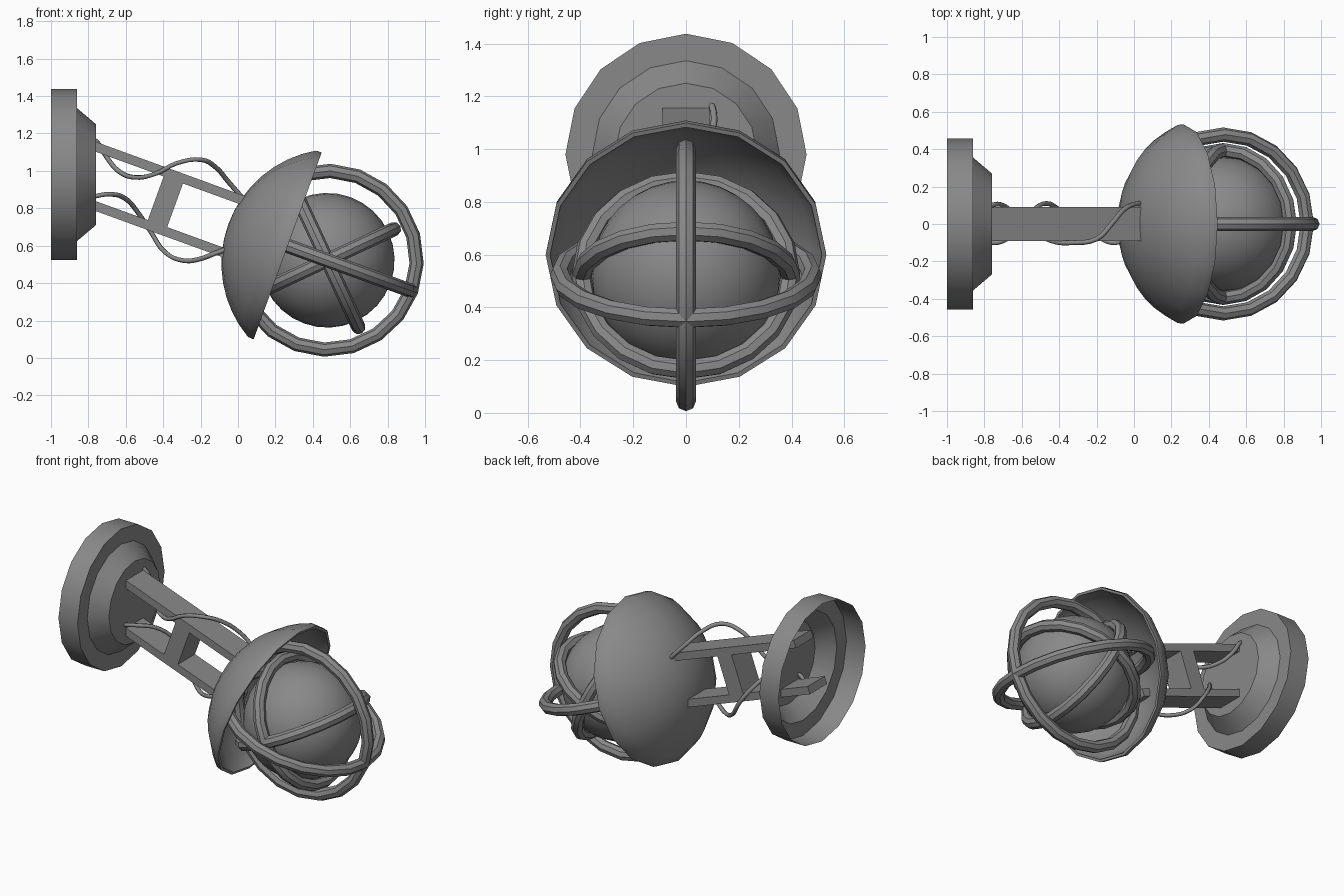
import bpy, math
from mathutils import Vector, Matrix

if "Cube" in bpy.data.objects:
    bpy.data.objects.remove(bpy.data.objects["Cube"])

grey = bpy.data.materials.new("dark grey metal")
grey.diffuse_color = (0.25, 0.25, 0.25, 1)
grey.use_nodes = True
grey.node_tree.nodes["Principled BSDF"].inputs["Base Color"].default_value = grey.diffuse_color

CENTRE = Vector((0.477, 0, 0.522))   # middle of the globe
TILT = math.radians(20)              # lamp points downwards
# lamp frame: local x runs along the arm, local z is across it
LAMP = Matrix.Translation(CENTRE) @ Matrix.Rotation(TILT, 4, 'Y')


def make(name, verts, faces, matrix=Matrix(), smooth=True):
    mesh = bpy.data.meshes.new(name)
    mesh.from_pydata([matrix @ Vector(v) for v in verts], [], faces)
    mesh.materials.append(grey)
    obj = bpy.data.objects.new(name, mesh)
    bpy.context.collection.objects.link(obj)
    if smooth:
        bpy.ops.object.select_all(action='DESELECT')
        obj.select_set(True)
        bpy.context.view_layer.objects.active = obj
        bpy.ops.object.shade_smooth_by_angle(angle=math.radians(35))
    return obj


def lathe(name, profile, sides, matrix):
    """Spin (x, radius) points round the x axis; radius 0 becomes a pole."""
    verts, rings, faces = [], [], []
    for x, r in profile:
        start = len(verts)
        n = sides if r > 1e-6 else 1
        for i in range(n):
            a = math.tau * i / sides
            verts.append((x, r * math.sin(a), r * math.cos(a)))
        rings.append([start + i % n for i in range(sides)])
    for a, b in zip(rings, rings[1:]):
        for i in range(sides):
            j = (i + 1) % sides
            face = list(dict.fromkeys((a[i], a[j], b[j], b[i])))
            faces.append(face[::-1])
    return make(name, verts, faces, matrix)


def box(name, lo, hi):
    verts = [(x, y, z) for x in (lo[0], hi[0]) for y in (lo[1], hi[1]) for z in (lo[2], hi[2])]
    faces = [(0, 1, 3, 2), (4, 6, 7, 5), (0, 4, 5, 1), (2, 3, 7, 6), (0, 2, 6, 4), (1, 5, 7, 3)]
    return make(name, verts, faces, LAMP, smooth=False)


def hoop(name, radius, tube, matrix, segs=20, sides=8):
    """Ring lying in the local xy plane."""
    verts, faces = [], []
    for i in range(segs):
        a = math.tau * i / segs
        for k in range(sides):
            b = math.tau * k / sides
            d = radius + tube * math.cos(b)
            verts.append((d * math.cos(a), d * math.sin(a), tube * math.sin(b)))
            i2, k2 = (i + 1) % segs, (k + 1) % sides
            faces.append((i * sides + k, i2 * sides + k, i2 * sides + k2, i * sides + k2))
    return make(name, verts, faces, matrix)


def wire(name, points, radius):
    curve = bpy.data.curves.new(name, 'CURVE')
    curve.dimensions = '3D'
    curve.bevel_depth = radius
    curve.bevel_resolution = 1
    curve.resolution_u = 4
    curve.use_fill_caps = True
    spline = curve.splines.new('BEZIER')
    spline.bezier_points.add(len(points) - 1)
    for p, co in zip(spline.bezier_points, points):
        p.co = co
        p.handle_left_type = p.handle_right_type = 'AUTO'
    curve.materials.append(grey)
    obj = bpy.data.objects.new(name, curve)
    bpy.context.collection.objects.link(obj)
    return obj


# wall mount: hollow stepped dish, open at the wall side
lathe("wall_mount",
      [(-1, 0.457), (-0.86, 0.457), (-0.86, 0.355), (-0.76, 0.27), (-0.76, 0)],
      16, Matrix.Translation((0, 0, 0.98)))

# arm: two parallel bars and a brace
box("upper_arm_bar", (-1.48, -0.09, 0.122), (-0.45, 0.09, 0.172))
box("lower_arm_bar", (-1.48, -0.09, -0.176), (-0.45, 0.09, -0.126))
box("arm_brace", (-0.975, -0.09, -0.126), (-0.865, 0.09, 0.122))

# shade: spherical cap with thickness
def cap(radius, mid, rim_r, steps=8):
    top = math.asin(rim_r / radius)
    return [(mid - radius * math.cos(top * i / steps), radius * math.sin(top * i / steps))
            for i in range(steps + 1)]

outer = cap(0.613, 0.05, 0.53)
inner = cap(0.59, 0.055, 0.515)
lathe("shade", [*inner[::-1], *[]][::-1][::-1] and
      [*outer, (-0.225, 0.532), (-0.225, 0.515), *inner[::-1]], 16, LAMP)

# globe
lathe("globe", [(-0.36 * math.cos(math.pi * i / 16), 0.36 * math.sin(math.pi * i / 16))
                for i in range(17)], 32, LAMP)

# cage: two large hoops and two smaller crossed hoops
hoop("cage_hoop_vertical", 0.478, 0.038, LAMP @ Matrix.Rotation(math.pi / 2, 4, 'X'))
hoop("cage_hoop_level", 0.478, 0.038, LAMP)
for side, angle in (("rising", -45), ("falling", 45)):
    hoop("inner_hoop_" + side, 0.395, 0.038, LAMP @ Matrix.Rotation(math.radians(angle), 4, 'Y'))

# cables twisting once round each bar
wire("upper_cable", [(-.83, .07, 1.19), (-.76, .10, 1.16), (-.70, .10, 1.07), (-.64, .05, 1.0),
                     (-.55, -.03, .965), (-.44, -.09, .985), (-.33, -.10, 1.04), (-.20, -.08, 1.06),
                     (-.12, 0, 1.02), (-.05, .08, .94), (.02, .11, .86), (.09, .10, .78)], 0.013)
wire("lower_cable", [(-.83, -.07, .84), (-.76, -.10, .865), (-.68, -.08, .875), (-.60, 0, .85),
                     (-.53, .08, .77), (-.47, .11, .68), (-.39, .07, .565), (-.29, 0, .52),
                     (-.20, -.06, .53), (-.12, -.10, .56), (-.03, -.08, .59), (.04, -.05, .60)], 0.013)
